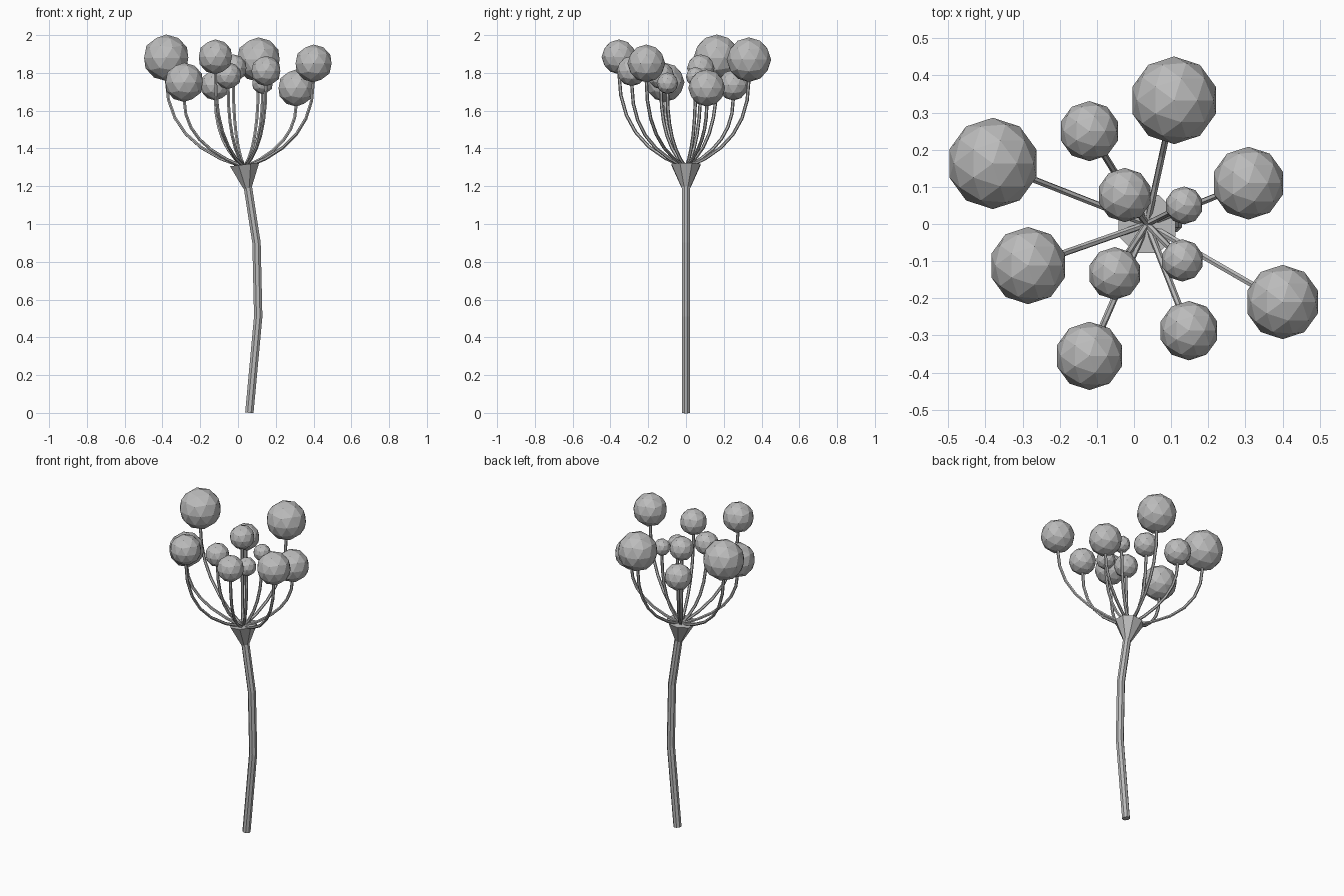
import bpy, bmesh, math
from mathutils import Vector

if "Cube" in bpy.data.objects:
    bpy.data.objects.remove(bpy.data.objects["Cube"], do_unlink=True)

grey = bpy.data.materials.new("plain_grey")
grey.use_nodes = True
grey.diffuse_color = (0.5, 0.5, 0.5, 1)
grey.node_tree.nodes["Principled BSDF"].inputs["Base Color"].default_value = (0.5, 0.5, 0.5, 1)


def finish(name, bm):
    bmesh.ops.recalc_face_normals(bm, faces=bm.faces)
    mesh = bpy.data.meshes.new(name)
    bm.to_mesh(mesh)
    bm.free()
    mesh.materials.append(grey)
    obj = bpy.data.objects.new(name, mesh)
    bpy.context.collection.objects.link(obj)
    return obj


def tube(name, path, radii, sides):
    """Loft rings of the given radii along a path and cap both ends."""
    bm = bmesh.new()
    rings = []
    for i, p in enumerate(path):
        way = path[min(i + 1, len(path) - 1)] - path[max(i - 1, 0)]
        turn = Vector((0, 0, 1)).rotation_difference(way.normalized())
        angles = [2 * math.pi * (k + 0.5) / sides for k in range(sides)]
        rings.append([bm.verts.new(p + turn @ Vector((math.cos(a), math.sin(a), 0)) * radii[i])
                      for a in angles])
    for low, high in zip(rings, rings[1:]):
        for k in range(sides):
            n = (k + 1) % sides
            bm.faces.new((low[k], low[n], high[n], high[k]))
    bm.faces.new(rings[0])
    bm.faces.new(rings[-1])
    return finish(name, bm)


# Bent main stem
stem = [Vector((x, 0, z)) for x, z in ((0.06, 0), (0.107, 0.51), (0.098, 0.9), (0.05, 1.21))]
tube("stem", stem, [0.024] * len(stem), 8)

# Flared cup with a shallow hollow top
cup = [Vector((x, 0, z)) for x, z in ((0.05, 1.19), (0.035, 1.315))]
tube("cup", cup, [0.024, 0.084], 8)

# Seed heads on curved stalks: x, y, z, radius
heads = [
    (-0.38, 0.163, 1.88, 0.123), (0.108, 0.333, 1.87, 0.118),
    (-0.12, 0.25, 1.735, 0.081), (-0.025, 0.078, 1.825, 0.073),
    (0.135, 0.05, 1.78, 0.051), (0.308, 0.11, 1.72, 0.098),
    (0.40, -0.21, 1.85, 0.10), (-0.285, -0.112, 1.75, 0.104),
    (-0.052, -0.133, 1.785, 0.071), (-0.12, -0.355, 1.885, 0.092),
    (0.148, -0.287, 1.81, 0.08), (0.13, -0.098, 1.745, 0.057),
]
hub = Vector((0.035, 0, 1.30))
for i, (x, y, z, r) in enumerate(heads, 1):
    bm = bmesh.new()
    bmesh.ops.create_icosphere(bm, subdivisions=2, radius=r)
    bmesh.ops.translate(bm, verts=bm.verts, vec=(x, y, z))
    finish(f"seed_head_{i}", bm)
    end = Vector((x, y, z - r * 0.9))
    bend = Vector((x, y, 1.42))
    path = [hub * (1 - t) ** 2 + bend * 2 * t * (1 - t) + end * t * t
            for t in (s / 6 for s in range(7))]
    tube(f"stalk_{i}", path, [0.009] * 7, 6)
